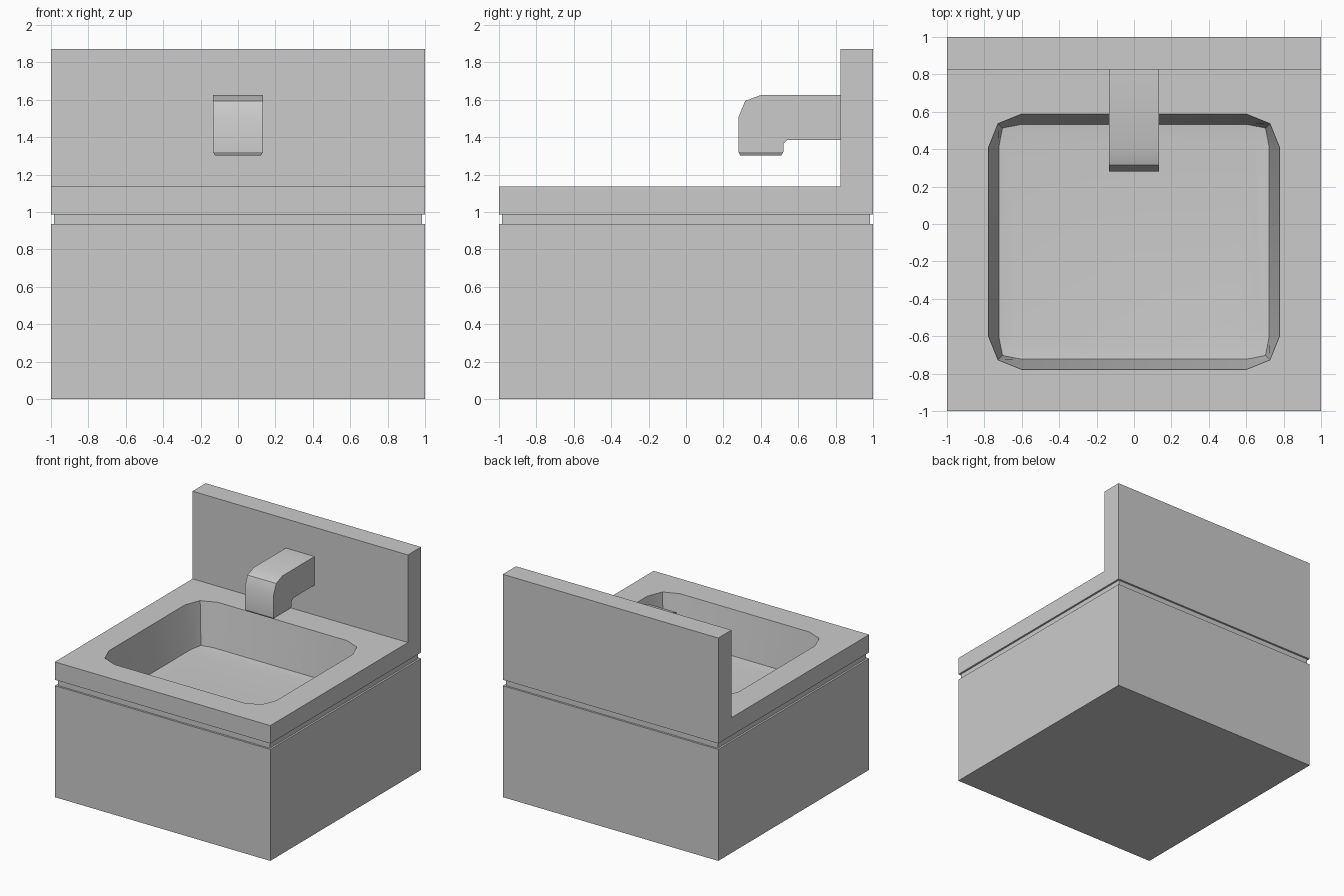
import bpy, bmesh

if "Cube" in bpy.data.objects:
    bpy.data.objects.remove(bpy.data.objects["Cube"])


def finish(bm, name):
    bmesh.ops.recalc_face_normals(bm, faces=bm.faces)
    me = bpy.data.meshes.new(name)
    bm.to_mesh(me)
    bm.free()
    ob = bpy.data.objects.new(name, me)
    bpy.context.collection.objects.link(ob)
    bpy.ops.object.select_all(action='DESELECT')
    ob.select_set(True)
    bpy.context.view_layer.objects.active = ob
    bpy.ops.object.shade_smooth_by_angle(angle=0.52)
    return ob


def prism(bm, profile, half_width):
    """Extrude a (y, z) profile symmetrically along x."""
    a = [bm.verts.new((-half_width, y, z)) for y, z in profile]
    b = [bm.verts.new((half_width, y, z)) for y, z in profile]
    bm.faces.new(a)
    bm.faces.new(b[::-1])
    bridge(bm, a, b)


def bridge(bm, a, b):
    n = len(a)
    for i in range(n):
        j = (i + 1) % n
        bm.faces.new((a[i], a[j], b[j], b[i]))


def square(bm, s, z):
    return [bm.verts.new((x * s, y * s, z))
            for x, y in ((-1, -1), (1, -1), (1, 1), (-1, 1))]


def basin_ring(bm, side, mid, inner, z):
    """Rounded rectangle, three points per corner; the args are
    offsets beyond the straight-edge limits for side and corner points."""
    pts = []
    for sx, sy in ((-1, -1), (1, -1), (1, 1), (-1, 1)):
        x0, y0 = 0.6 - inner, (0.6 if sy < 0 else 0.41) - inner
        corner = [(x0, y0 + side), (x0 + mid, y0 + mid), (x0 + side, y0)]
        if sx == sy:
            corner.reverse()
        pts += [bm.verts.new((sx * x, sy * y, z)) for x, y in corner]
    return pts


# Cabinet, recessed groove and counter slab as one stepped shell
bm = bmesh.new()
steps = [(1, 0), (1, 0.935), (0.984, 0.935), (0.984, 0.985), (1, 0.985), (1, 1.135)]
rings = [square(bm, s, z) for s, z in steps]
bm.faces.new(rings[0])
for lower, upper in zip(rings, rings[1:]):
    bridge(bm, lower, upper)

# Counter top surface around the basin opening
outer = rings[-1]
rim = basin_ring(bm, 0.178, 0.127, 0, 1.135)
for c in range(4):
    p = rim[3 * c:3 * c + 3]
    bm.faces.new((outer[c], p[1], p[0]))
    bm.faces.new((outer[c], p[2], p[1]))
    bm.faces.new((outer[c], outer[(c + 1) % 4], rim[(3 * c + 3) % 12], p[2]))

# Tapered basin walls and slightly dished floor
foot = basin_ring(bm, 0.123, 0.103, 0, 0.775)
floor = basin_ring(bm, 0.123, 0.103, 0.06, 0.768)
bridge(bm, rim, foot)
bridge(bm, foot, floor)
bm.faces.new(floor)
finish(bm, "basin_cabinet")

# Upright panel along the back
bm = bmesh.new()
prism(bm, [(0.825, 1.135), (1, 1.135), (1, 1.87), (0.825, 1.87)], 1)
finish(bm, "backsplash")

# Wall spout with a chamfered tip
bm = bmesh.new()
prism(bm, [(0.825, 1.625), (0.4, 1.625), (0.316, 1.593), (0.28, 1.505),
           (0.28, 1.32), (0.52, 1.32), (0.52, 1.365), (0.542, 1.385),
           (0.825, 1.385)], 0.133)
bmesh.ops.recalc_face_normals(bm, faces=bm.faces)
tip = [f for f in bm.faces if abs(f.calc_center_median().z - 1.32) < 1e-4]
bmesh.ops.inset_individual(bm, faces=tip, thickness=0.014, depth=0.017)
finish(bm, "spout")
